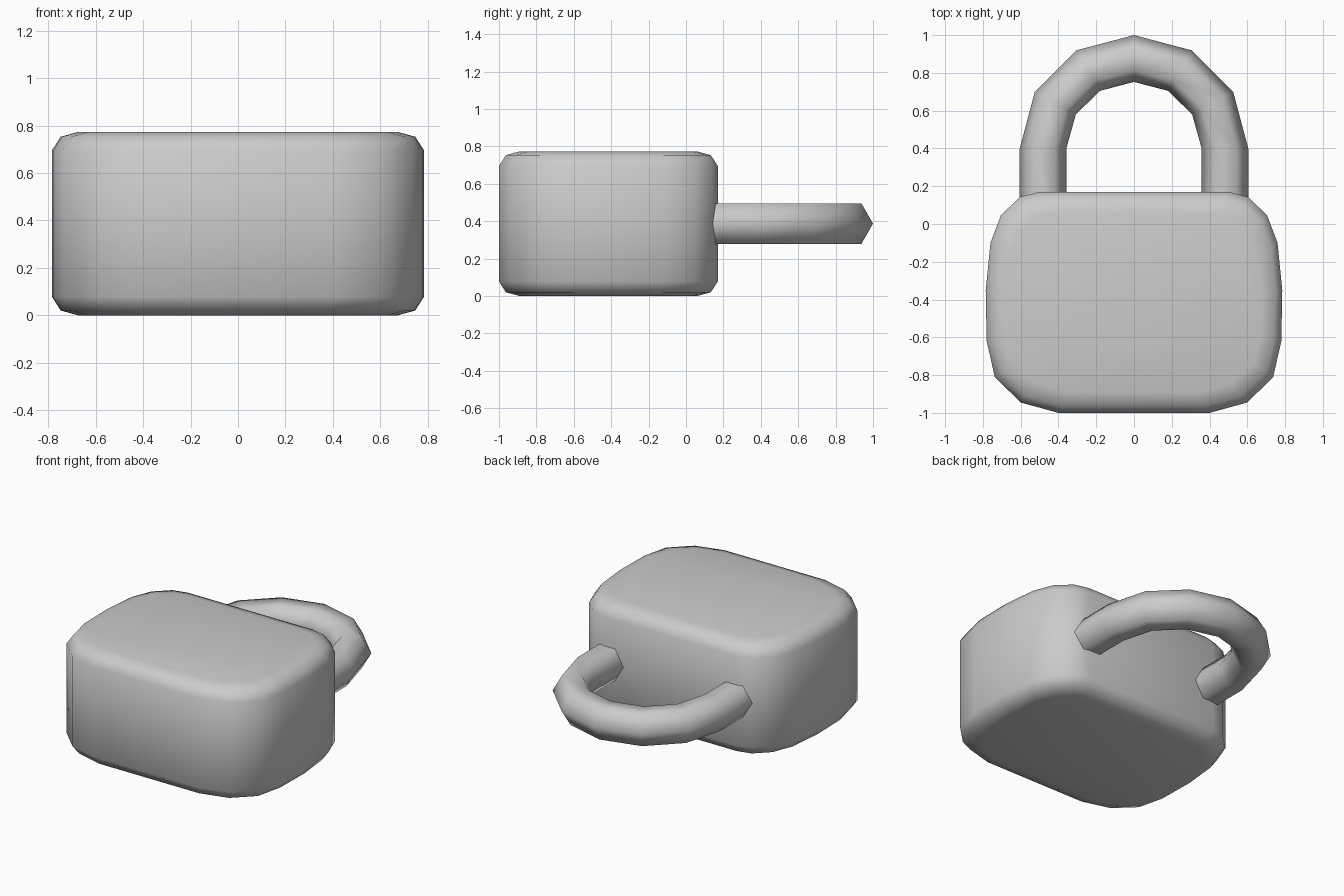
import bpy, bmesh, math

if "Cube" in bpy.data.objects:
    bpy.data.objects.remove(bpy.data.objects["Cube"])


def loft(name, rings):
    """Skin closed rings of points into a capped, smooth shaded solid."""
    bm = bmesh.new()
    loops = [[bm.verts.new(p) for p in ring] for ring in rings]
    n = len(loops[0])
    for a, b in zip(loops, loops[1:]):
        for i in range(n):
            j = (i + 1) % n
            bm.faces.new((a[i], a[j], b[j], b[i]))
    bm.faces.new(loops[0][::-1])
    bm.faces.new(loops[-1])
    bmesh.ops.recalc_face_normals(bm, faces=bm.faces[:])
    mesh = bpy.data.meshes.new(name)
    bm.to_mesh(mesh)
    bm.free()
    obj = bpy.data.objects.new(name, mesh)
    bpy.context.collection.objects.link(obj)
    bpy.ops.object.select_all(action='DESELECT')
    obj.select_set(True)
    bpy.context.view_layer.objects.active = obj
    bpy.ops.object.shade_smooth_by_angle(angle=math.radians(75))
    return obj


# Lock body: mirrored half outline, stacked with rounded top and bottom rims
half = [(0.40, -1.0), (0.60, -0.945), (0.737, -0.81), (0.78, -0.62), (0.785, -0.35),
        (0.76, -0.10), (0.705, 0.045), (0.605, 0.143), (0.50, 0.17)]
outline = half + [(-x, y) for x, y in reversed(half)]
cy = -0.415
levels = [(0.0, 0.11), (0.02, 0.037), (0.078, 0.0),
          (0.695, 0.0), (0.753, 0.037), (0.773, 0.11)]
loft("lock_body", [[(x * (1 - d / 0.785), cy + (y - cy) * (1 - d / 0.585), z)
                    for x, y in outline] for z, d in levels])

# Shackle: hexagonal section swept between outer and inner edge points
side = [((0.605, 0.06), (0.358, 0.06)), ((0.605, 0.40), (0.358, 0.40)),
        ((0.525, 0.70), (0.308, 0.58)), ((0.303, 0.92), (0.18, 0.705))]
top = [((0.0, 1.0), (0.0, 0.752))]
other = [((-a[0], a[1]), (-b[0], b[1])) for a, b in reversed(side)]
rings = []
for (ox, oy), (ix, iy) in side + top + other:
    ring = []
    for k in range(6):
        t = math.radians(60 * k)
        c, s = math.cos(t) / 2, math.sin(t)
        ring.append(((ox + ix) / 2 + (ox - ix) * c,
                     (oy + iy) / 2 + (oy - iy) * c, 0.387 + 0.125 * s))
    rings.append(ring)
loft("shackle", rings)
